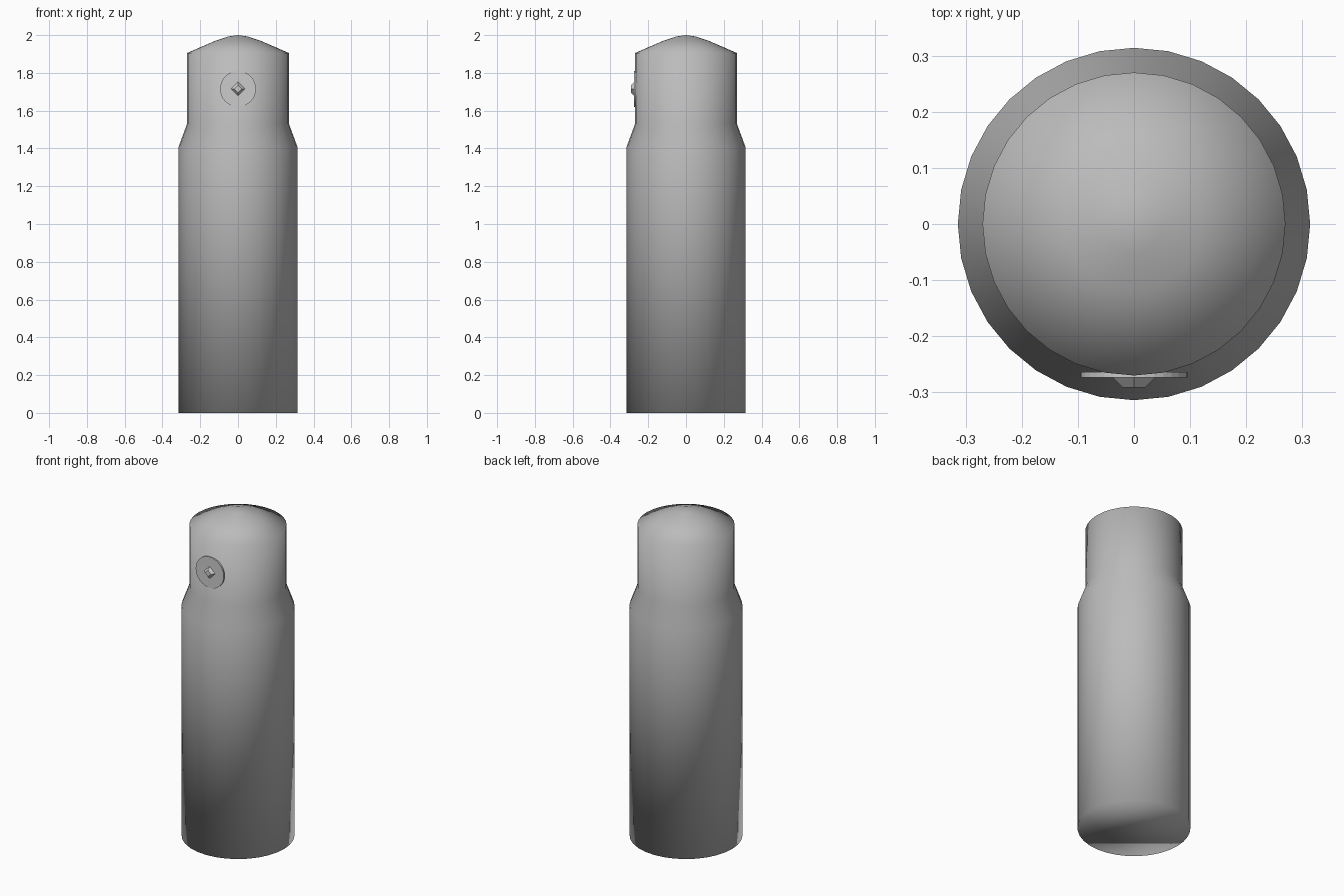
import bpy, math
from mathutils import Matrix

if "Cube" in bpy.data.objects:
    bpy.data.objects.remove(bpy.data.objects["Cube"])

SIDES = 32


def lathe(name, profile, sides):
    """Revolve (radius, z) points about z; zero radius makes a pole."""
    verts, faces, rings = [], [], []
    for r, z in profile:
        start = len(verts)
        n = 1 if r == 0 else sides
        for i in range(n):
            a = 2 * math.pi * i / sides
            verts.append((r * math.cos(a), r * math.sin(a), z))
        rings.append([start + (i % n) for i in range(sides)])
    for lo, hi in zip(rings, rings[1:]):
        for i in range(sides):
            j = (i + 1) % sides
            f = [lo[i], lo[j], hi[j], hi[i]]
            faces.append(list(dict.fromkeys(f)))
    if profile[0][0] > 0:
        faces.append(rings[0][::-1])
    if profile[-1][0] > 0:
        faces.append(rings[-1])
    mesh = bpy.data.meshes.new(name)
    mesh.from_pydata(verts, [], faces)
    ob = bpy.data.objects.new(name, mesh)
    bpy.context.collection.objects.link(ob)
    return ob


# canister body: cylinder, sloped shoulder, narrower neck, shallow domed top,
# smooth shaded all over so the shading rolls across the shoulder and rims
body = lathe("canister_body", [
    (0.314, 0.0), (0.314, 1.41), (0.27, 1.53), (0.27, 1.905),
    (0.12, 1.97), (0.05, 1.993), (0, 2.0)], SIDES)
body.data.shade_smooth()
dark_grey = bpy.data.materials.new("dark_grey")
dark_grey.diffuse_color = (0.5, 0.5, 0.5, 1)
dark_grey.use_nodes = True
dark_grey.node_tree.nodes["Principled BSDF"].inputs["Base Color"].default_value = dark_grey.diffuse_color
body.data.materials.append(dark_grey)

# front parts are turned so that their axis points to -y
to_front = Matrix.Translation((0, 0, 1.715)) @ Matrix.Rotation(math.pi / 2, 4, 'X')

# round plate on the neck
plate = lathe("front_plate", [(0.095, 0.264), (0.095, 0.274)], 32)
plate.data.transform(to_front)

# small diamond stud in the middle of the plate
stud = lathe("diamond_stud", [(0.039, 0.272), (0.02, 0.291)], 4)
stud.data.transform(to_front)
